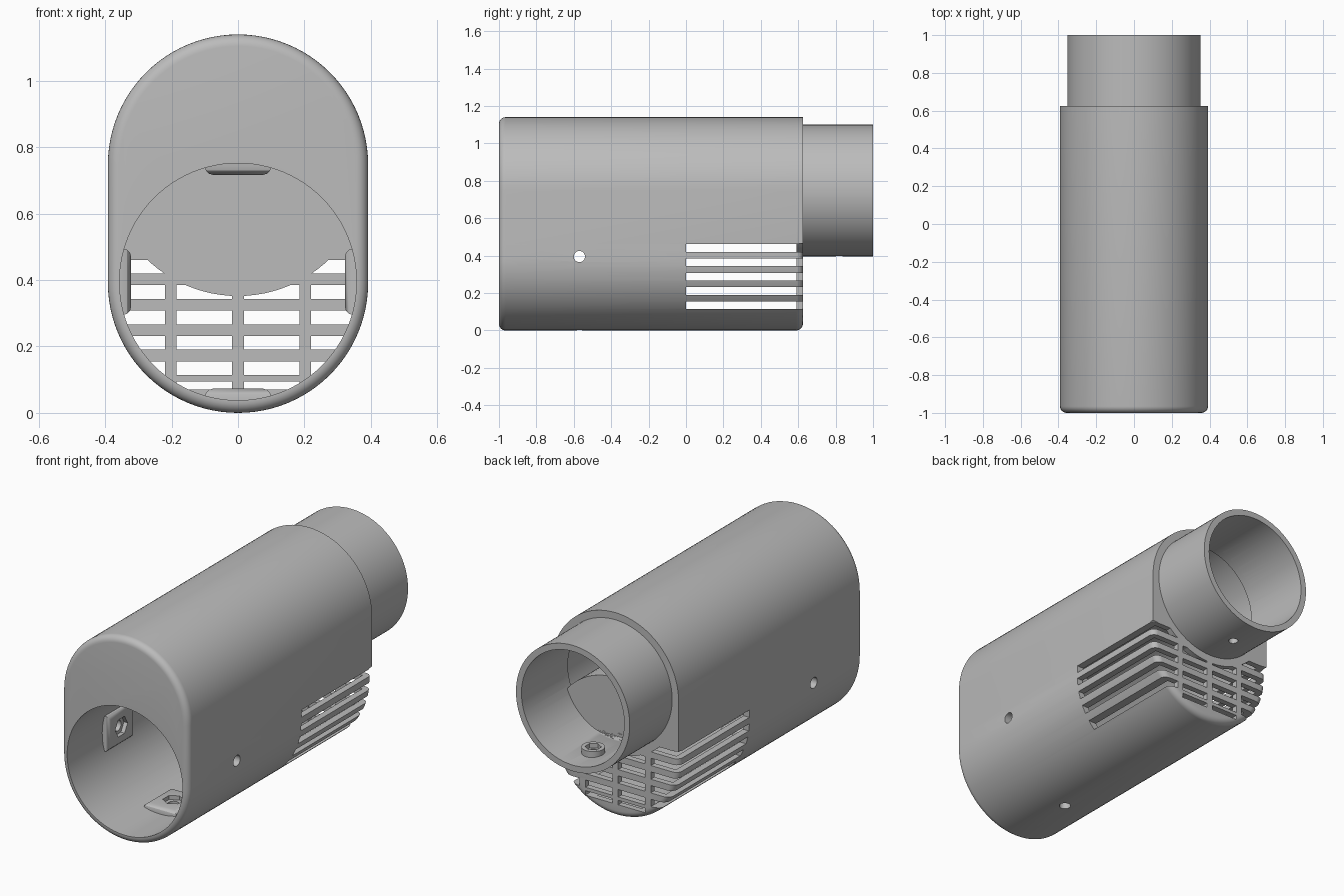
import bpy, bmesh, math
from mathutils import Matrix

if "Cube" in bpy.data.objects:
    bpy.data.objects.remove(bpy.data.objects["Cube"])

R, LOW, HIGH = 0.392, 0.392, 0.748      # shell radius, lower and upper axis heights
BACK = 0.625                            # rear face of the shell

grey = bpy.data.materials.new("plain grey")
grey.diffuse_color = (0.50, 0.50, 0.50, 1)
grey.use_nodes = True
grey.node_tree.nodes["Principled BSDF"].inputs["Base Color"].default_value = grey.diffuse_color


def make(name, bm):
    bmesh.ops.recalc_face_normals(bm, faces=bm.faces)
    me = bpy.data.meshes.new(name)
    bm.to_mesh(me)
    bm.free()
    me.materials.append(grey)
    ob = bpy.data.objects.new(name, me)
    bpy.context.collection.objects.link(ob)
    return ob


def box(name, x0, x1, y0, y1, z0, z1):
    bm = bmesh.new()
    bmesh.ops.create_cube(bm, size=1)
    for v in bm.verts:
        v.co = ((x0 + x1) / 2 + v.co.x * (x1 - x0),
                (y0 + y1) / 2 + v.co.y * (y1 - y0),
                (z0 + z1) / 2 + v.co.z * (z1 - z0))
    return make(name, bm)


def cyl(name, r, axis, a, b, centre, sides=96):
    """Cylinder along an axis from a to b; centre gives the other two coordinates."""
    bm = bmesh.new()
    bmesh.ops.create_cone(bm, cap_ends=True, segments=sides, radius1=r, radius2=r, depth=b - a)
    mid = (a + b) / 2
    if axis == 'X':
        m = Matrix.Translation((mid, *centre)) @ Matrix.Rotation(math.pi / 2, 4, 'Y')
    elif axis == 'Y':
        m = Matrix.Translation((centre[0], mid, centre[1])) @ Matrix.Rotation(math.pi / 2, 4, 'X')
    else:
        m = Matrix.Translation((*centre, mid))
    bmesh.ops.transform(bm, matrix=m, verts=bm.verts)
    return make(name, bm)


def boolean(ob, others, op='DIFFERENCE'):
    for o in others:
        mod = ob.modifiers.new("cut", 'BOOLEAN')
        mod.operation, mod.solver, mod.object = op, 'EXACT', o
        bpy.context.view_layer.objects.active = ob
        bpy.ops.object.modifier_apply(modifier=mod.name)
        bpy.data.objects.remove(o)
    return ob


def ring(off, split=False):
    """Stadium outline shrunk by off; split shrinks only the part below the top slot."""
    pts = []
    n = 48
    for i in range(n + 1):
        t = math.pi * i / n
        pts.append((math.cos(t), HIGH, math.sin(t)))
    pts += [(-1, 0.466, 0), (-1, 0.462, 0)]
    for i in range(n + 1):
        t = math.pi + math.pi * i / n
        pts.append((math.cos(t), LOW, math.sin(t)))
    pts += [(1, 0.462, 0), (1, 0.466, 0)]
    out = []
    for c, zc, s in pts:
        r = R - (0 if split and zc + s * R > 0.464 else off)
        out.append((c * r, zc + s * r))
    return out


# Outer shell: stadium section, rounded front edge, rounded lower rear edge
f = 0.035
steps = [math.pi / 2 * i / 6 for i in range(7)]
rings = [(-1 + f * (1 - math.sin(t)), ring(f * (1 - math.cos(t)))) for t in reversed(steps)]
rings += [(BACK - f * (1 - math.sin(t)) if t else BACK - f, ring(f * (1 - math.cos(t)), True)) for t in steps]
# upper outline stays straight up to the rear face
bm = bmesh.new()
loops = [[bm.verts.new((x, y, z)) for x, z in pts] for y, pts in rings]
for a, b in zip(loops, loops[1:]):
    for i in range(len(a)):
        j = (i + 1) % len(a)
        bm.faces.new((a[i], a[j], b[j], b[i]))
bm.faces.new(loops[0])
bm.faces.new(loops[-1])
shell = make("housing_shell", bm)

# Rear pipe
boolean(shell, [cyl("pipe", 0.352, 'Y', BACK - 0.02, 1, (0, HIGH))], 'UNION')

# Upper cavity wraps over the closed lower tube
cavity = cyl("cavity", 0.355, 'Y', -0.96, 0.59, (0, HIGH))
boolean(cavity, [cyl("neck", 0.318, 'Y', 0.5, BACK + 0.01, (0, HIGH))], 'UNION')
boolean(cavity, [cyl("tube_outside", 0.385, 'Y', -1.2, BACK, (0, LOW))])
boolean(shell, [cavity, cyl("pipe_bore", 0.318, 'Y', BACK, 1.1, (0, HIGH)),
                cyl("lower_bore", 0.357, 'Y', -1.1, 0.592, (0, LOW + 0.003))])

# Vent slots: side rows wrap around the corner to the rear grille
cuts = []
for k in range(6):
    z0 = 0.42 - 0.0765 * k if k < 5 else 0.07
    z1 = z0 + 0.041 if k < 5 else 0.095
    for s in (-1, 1):
        if k < 5:
            cuts.append(box("side_slot", *sorted((s * 0.22, s * 0.5)), 0, 0.7, z0, z1))
        cuts.append(box("rear_slot", *sorted((s * 0.018, s * 0.185)), 0.56, 0.7, z0, z1))
for c in cuts:
    boolean(c, [cyl("keep", 0.396, 'Y', -0.2, 0.9, (0, HIGH))])
    if len(c.data.polygons):
        boolean(shell, [c])
    else:
        bpy.data.objects.remove(c)

# Screw bosses inside the front opening, with nut pockets
HY, q = -0.57, 0.325


def boss(name, angle):
    b = box(name, 0.322, 0.365, HY - 0.12, HY + 0.12, -0.1, 0.1)
    bm = bmesh.new()
    bm.from_mesh(b.data)
    edges = [e for e in bm.edges if all(v.co.x < 0.34 for v in e.verts)]
    bmesh.ops.bevel(bm, geom=edges, offset=0.025, segments=3, affect='EDGES', profile=0.5)
    bm.to_mesh(b.data)
    bm.free()
    boolean(b, [cyl("nut_pocket", 0.055, 'X', 0.2, 0.345, (HY, 0), 6),
                cyl("screw_hole", 0.03, 'X', 0.2, 0.5, (HY, 0), 32)])
    b.data.transform(Matrix.Translation((0, 0, LOW + 0.003)) @ Matrix.Rotation(angle, 4, 'Y'))
    return b


parts = [boss(n, i * math.pi / 2) for i, n in enumerate(
    ("right_boss", "bottom_boss", "left_boss", "top_boss"))]

# Screw holes in the sides, underside and rear pipe
boolean(shell, [cyl("side_hole", 0.03, 'X', -0.5, 0.5, (HY, 0.395), 32),
                cyl("bottom_hole", 0.03, 'Z', -0.1, 0.1, (0, HY), 32),
                cyl("pipe_hole", 0.025, 'Z', 0.3, 0.5, (0, 0.82), 32)])

# Nut holder on the pipe floor
holder = cyl("pipe_nut_holder", 0.06, 'Z', 0.415, 0.465, (0, 0.82), 32)
boolean(holder, [cyl("hex", 0.042, 'Z', 0.44, 0.5, (0, 0.82), 6),
                 cyl("hole", 0.025, 'Z', 0.3, 0.5, (0, 0.82), 32)])

for ob in parts + [holder, shell]:
    bpy.ops.object.select_all(action='DESELECT')
    ob.select_set(True)
    bpy.context.view_layer.objects.active = ob
    bpy.ops.object.shade_smooth_by_angle(angle=math.radians(30))
